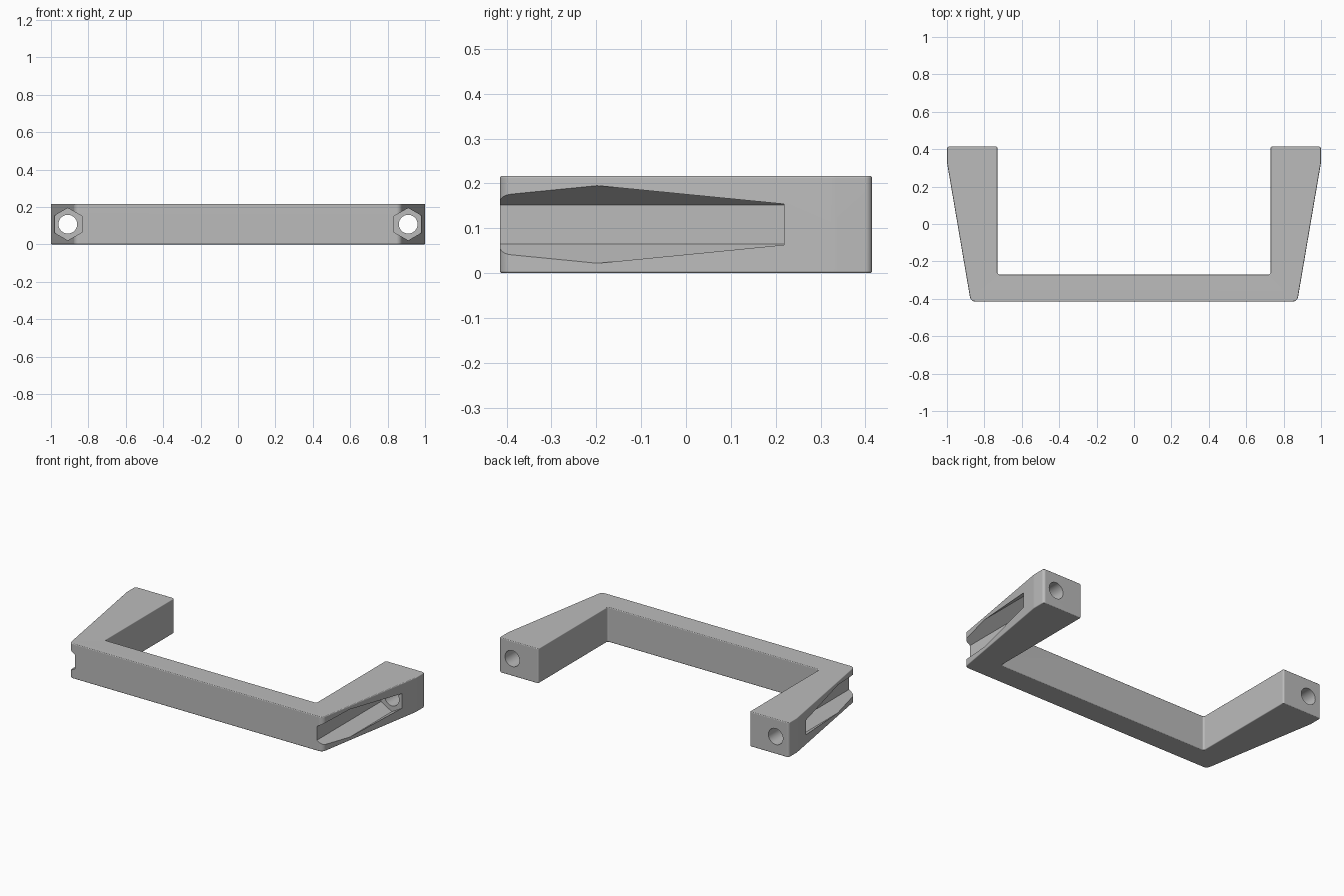
import bpy
import bmesh
import math
from mathutils import Vector

if "Cube" in bpy.data.objects:
    bpy.data.objects.remove(bpy.data.objects["Cube"], do_unlink=True)

HEIGHT = 0.217
BOLT_X = 0.91

grey = bpy.data.materials.new("grey plastic")
grey.use_nodes = True
colour = (0.5, 0.5, 0.5, 1)
grey.diffuse_color = colour
grey.node_tree.nodes["Principled BSDF"].inputs["Base Color"].default_value = colour


def prism(name, outline, axis_vector):
    """Extrude a closed outline into a solid object."""
    bm = bmesh.new()
    face = bm.faces.new([bm.verts.new(p) for p in outline])
    top = bmesh.ops.extrude_face_region(bm, geom=[face])["geom"]
    verts = [g for g in top if isinstance(g, bmesh.types.BMVert)]
    bmesh.ops.translate(bm, verts=verts, vec=axis_vector)
    bmesh.ops.recalc_face_normals(bm, faces=bm.faces)
    mesh = bpy.data.meshes.new(name)
    bm.to_mesh(mesh)
    bm.free()
    mesh.materials.append(grey)
    obj = bpy.data.objects.new(name, mesh)
    bpy.context.collection.objects.link(obj)
    return obj


def rounded(corners, steps=6):
    """Replace each (x, y, radius) corner with a tangent arc."""
    points = []
    for i, (x, y, radius) in enumerate(corners):
        here = Vector((x, y))
        a = (Vector(corners[i - 1][:2]) - here).normalized()
        b = (Vector(corners[(i + 1) % len(corners)][:2]) - here).normalized()
        half = math.acos(a.dot(b)) / 2
        centre = here + (a + b).normalized() * radius / math.sin(half)
        start = here + a * radius / math.tan(half) - centre
        end = here + b * radius / math.tan(half) - centre
        for s in range(steps + 1):
            p = centre + start.lerp(end, s / steps).normalized() * radius
            points.append((p.x, p.y, 0))
    return points


def bore(name, x, sides, radius, y_start, y_end):
    """Cutter running front to back."""
    ring = []
    for i in range(sides):
        a = math.pi / 2 + math.tau * i / sides
        ring.append((x + radius * math.cos(a), y_start,
                     HEIGHT / 2 + radius * math.sin(a)))
    cutter = prism(name, ring, (0, y_end - y_start, 0))
    cutter.hide_render = True
    return cutter


# U-shaped grip body with flared outer sides
right_half = [(0.873, -0.415, 0.03), (1.0, 0.33, 0.08), (1.0, 0.415, 0.015),
              (0.73, 0.415, 0.01), (0.73, -0.27, 0.01)]
left_half = [(-x, y, r) for x, y, r in reversed(right_half)]
handle = prism("handle", rounded(right_half + left_half), (0, 0, HEIGHT))

# Softened top and bottom rims
rim = handle.modifiers.new("rim", "BEVEL")
rim.width = 0.005
rim.segments = 3
rim.limit_method = "ANGLE"
rim.angle_limit = math.radians(60)

# Hexagonal nut slots open through the flared sides, then round bolt holes
cutters = []
for side, label in ((1, "left"), (-1, "right")):
    cutters.append(bore(label + "_nut_slot_cutter", side * BOLT_X, 6, 0.0865, -0.6, 0.218))
    cutters.append(bore(label + "_bolt_hole_cutter", side * BOLT_X, 48, 0.05, 0.1, 0.6))
for cutter in cutters:
    cut = handle.modifiers.new(cutter.name, "BOOLEAN")
    cut.operation = "DIFFERENCE"
    cut.solver = "EXACT"
    cut.object = cutter

# Apply the cuts, discard the cutters and shade
bpy.ops.object.select_all(action="DESELECT")
handle.select_set(True)
bpy.context.view_layer.objects.active = handle
for name in [m.name for m in handle.modifiers]:
    bpy.ops.object.modifier_apply(modifier=name)
for cutter in cutters:
    bpy.data.objects.remove(cutter, do_unlink=True)
bpy.ops.object.shade_smooth_by_angle(angle=math.radians(32))

# Keep the broad faces flat beside the rounded rims
flat = handle.modifiers.new("flat faces", "WEIGHTED_NORMAL")
flat.keep_sharp = True
